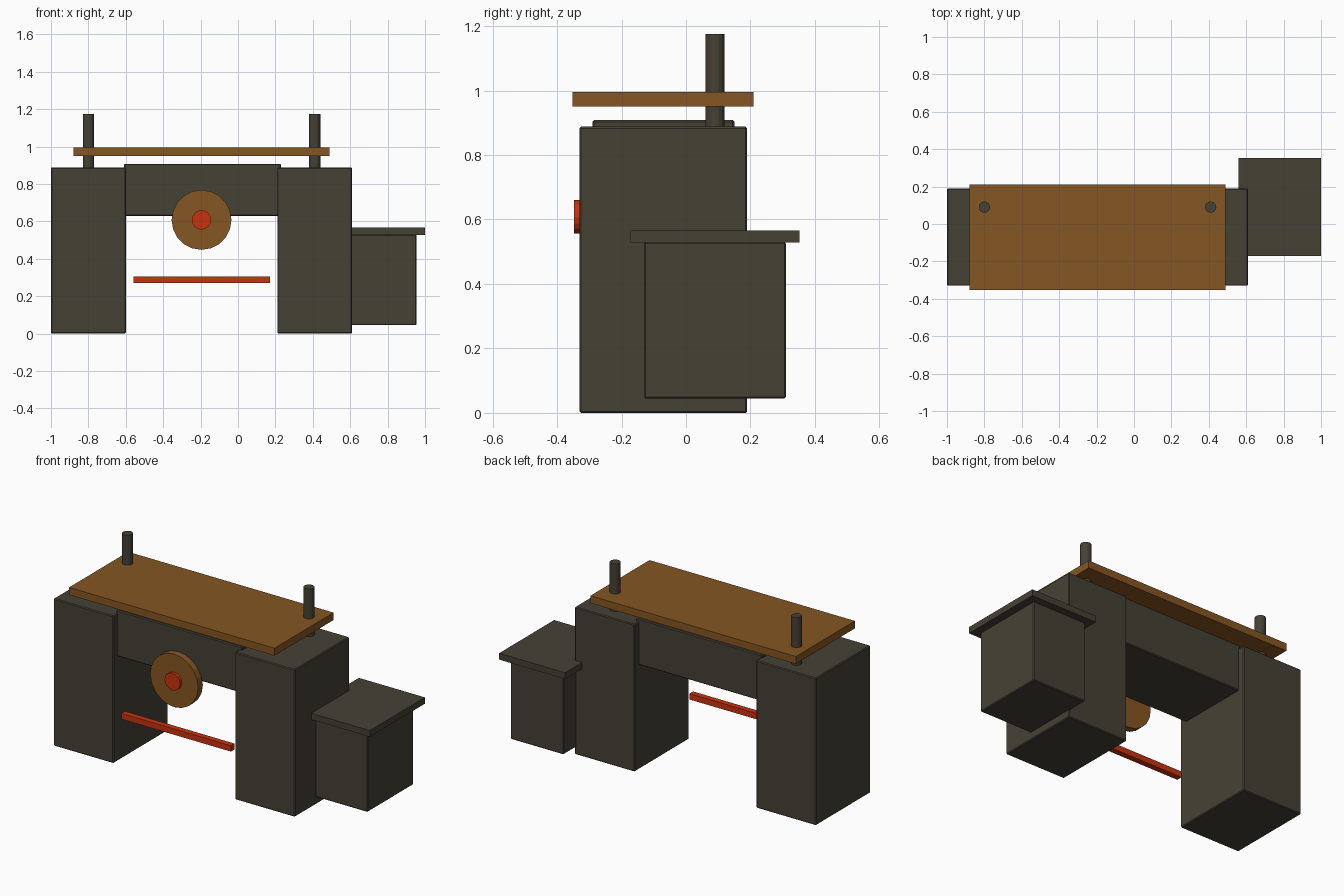
import bpy
import math

default = bpy.data.objects.get("Cube")
if default:
    bpy.data.objects.remove(default, do_unlink=True)


def make_material(name, color):
    m = bpy.data.materials.new(name)
    m.use_nodes = True
    m.diffuse_color = (*color, 1)
    m.node_tree.nodes["Principled BSDF"].inputs["Base Color"].default_value = (*color, 1)
    return m


iron = make_material("dark_iron", (0.06, 0.053, 0.036))
wood = make_material("brown_wood", (0.235, 0.093, 0.016))
red = make_material("red_paint", (0.58, 0.032, 0.005))


def box(name, xs, ys, zs, mat, bevel=0):
    """Box given by its extents along each axis."""
    spans = (xs, ys, zs)
    bpy.ops.mesh.primitive_cube_add(size=1, location=[sum(s) / 2 for s in spans])
    ob = bpy.context.object
    ob.name = name
    ob.scale = [s[1] - s[0] for s in spans]
    bpy.ops.object.transform_apply(location=False, rotation=False, scale=True)
    ob.data.materials.append(mat)
    if bevel:
        mod = ob.modifiers.new("edge_bevel", "BEVEL")
        mod.width = bevel
        mod.segments = 1
    return ob


def cylinder(name, radius, depth, location, mat, sides, tilt=0):
    bpy.ops.mesh.primitive_cylinder_add(vertices=sides, radius=radius, depth=depth,
                                        location=location, rotation=(tilt, 0, 0))
    ob = bpy.context.object
    ob.name = name
    ob.data.materials.append(mat)
    return ob


# Two pedestals, each with an upright guide pin
for side, x, pin_x in (("right", -1.0, -0.8), ("left", 0.21, 0.41)):
    box(side + "_pedestal", (x, x + 0.4), (-0.33, 0.19), (0, 0.888), iron, 0.005)
    cylinder(side + "_guide_pin", 0.03, 0.295, (pin_x, 0.09, 1.0275), iron, 16)

# Cross beam and tabletop
box("cross_beam", (-0.61, 0.23), (-0.29, 0.15), (0.63, 0.908), iron, 0.005)
box("tabletop", (-0.88, 0.49), (-0.352, 0.21), (0.95, 0.995), wood)

# Hand wheel with hub on the front of the beam
cylinder("hand_wheel", 0.16, 0.045, (-0.195, -0.3075, 0.608), wood, 20, math.pi / 2)
cylinder("wheel_hub", 0.052, 0.06, (-0.195, -0.317, 0.608), red, 16, math.pi / 2)

# Foot bar between the pedestals
box("foot_bar", (-0.56, 0.17), (-0.31, -0.275), (0.27, 0.305), red)

# Side cabinet with overhanging lid
box("side_cabinet", (0.6, 0.955), (-0.13, 0.31), (0.045, 0.53), iron, 0.005)
box("cabinet_lid", (0.56, 1.0), (-0.172, 0.352), (0.528, 0.566), iron)
